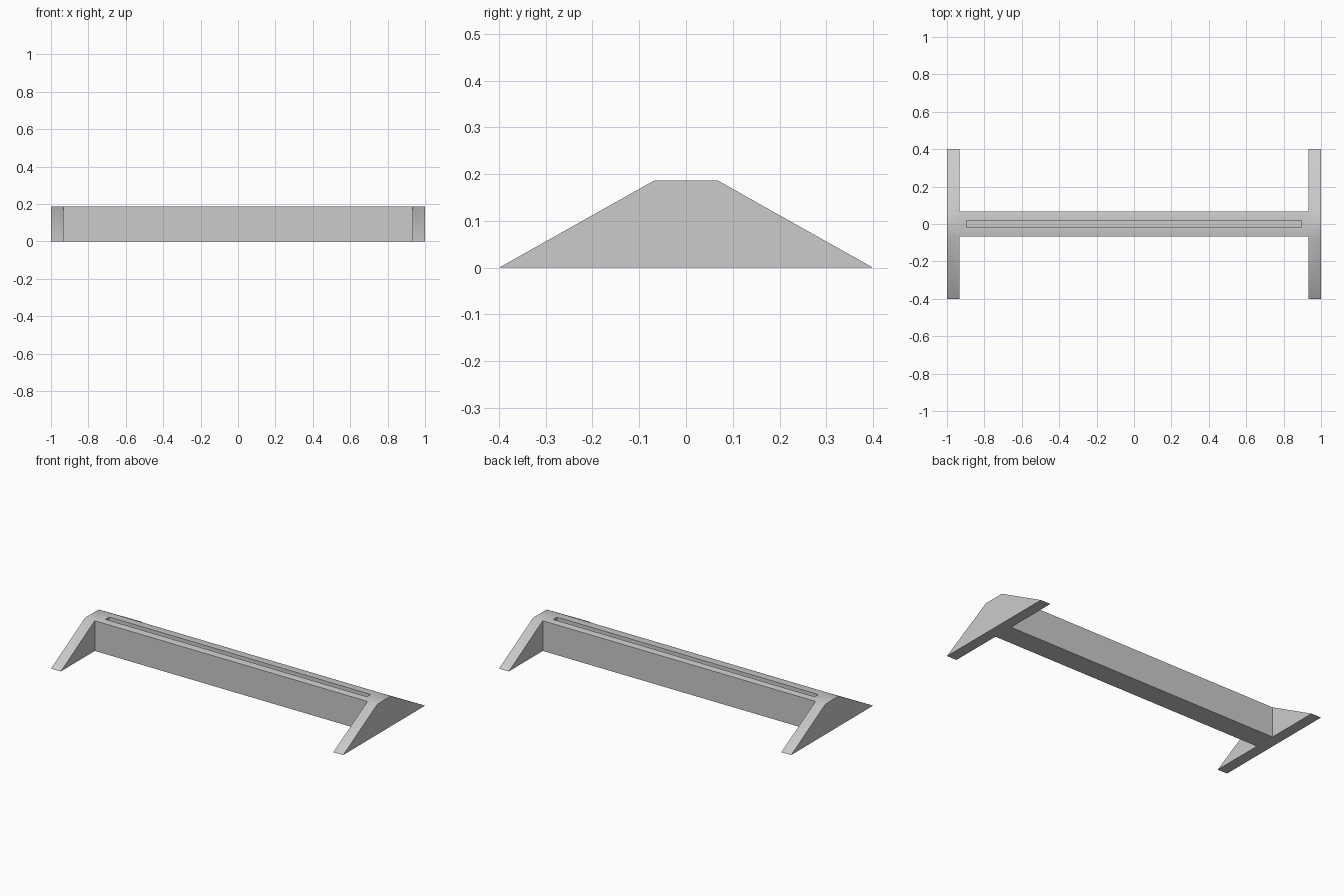
import bpy
import bmesh
import math
from mathutils import Vector

cube = bpy.data.objects.get("Cube")
if cube:
    bpy.data.objects.remove(cube, do_unlink=True)

HALF_LEN, ARM_INNER = 1.0, 0.933
HALF_DEPTH, HALF_BAR = 0.4, 0.067
HEIGHT = 0.187

grey = bpy.data.materials.new("plain_grey")
grey.use_nodes = True
colour = (0.6, 0.6, 0.6, 1)
grey.diffuse_color = colour
grey.node_tree.nodes["Principled BSDF"].inputs["Base Color"].default_value = colour


def add_object(name, bm):
    bmesh.ops.recalc_face_normals(bm, faces=bm.faces)
    mesh = bpy.data.meshes.new(name)
    bm.to_mesh(mesh)
    bm.free()
    obj = bpy.data.objects.new(name, mesh)
    mesh.materials.append(grey)
    bpy.context.collection.objects.link(obj)
    return obj


# Stand: H-shaped footprint raised to full height
quarter = [(HALF_LEN, HALF_DEPTH), (ARM_INNER, HALF_DEPTH), (ARM_INNER, HALF_BAR)]
half = quarter + [(-x, y) for x, y in reversed(quarter)]
outline = half + [(x, -y) for x, y in reversed(half)]
bm = bmesh.new()
base = bm.faces.new([bm.verts.new((x, y, 0)) for x, y in outline])
raised = bmesh.ops.extrude_face_region(bm, geom=[base], use_keep_orig=True)
verts = [g for g in raised["geom"] if isinstance(g, bmesh.types.BMVert)]
bmesh.ops.translate(bm, verts=verts, vec=(0, 0, HEIGHT))

# Sloped feet: slice away the front and back above each slope
for side in (-1, 1):
    normal = Vector((0, side * HEIGHT, HALF_DEPTH - HALF_BAR))
    bmesh.ops.bisect_plane(
        bm, geom=bm.verts[:] + bm.edges[:] + bm.faces[:], dist=1e-6,
        plane_co=(0, side * HALF_DEPTH, 0), plane_no=normal, clear_outer=True)
    bmesh.ops.holes_fill(bm, edges=[e for e in bm.edges if e.is_boundary], sides=0)
bmesh.ops.remove_doubles(bm, verts=bm.verts, dist=1e-4)
stand = add_object("stand", bm)

# Card slot: long groove along the top of the bar
bm = bmesh.new()
bmesh.ops.create_cube(bm, size=1)
bmesh.ops.scale(bm, verts=bm.verts, vec=(1.79, 0.037, 0.2))
bmesh.ops.translate(bm, verts=bm.verts, vec=(0, 0.001, HEIGHT))
cutter = add_object("slot_cutter", bm)
groove = stand.modifiers.new("slot", "BOOLEAN")
groove.operation = "DIFFERENCE"
groove.solver = "EXACT"
groove.object = cutter

# Apply the cut, then smooth the gentle bends
bpy.context.view_layer.objects.active = stand
stand.select_set(True)
bpy.ops.object.modifier_apply(modifier="slot")
bpy.data.objects.remove(cutter, do_unlink=True)
bpy.ops.object.shade_smooth_by_angle(angle=math.radians(30))
